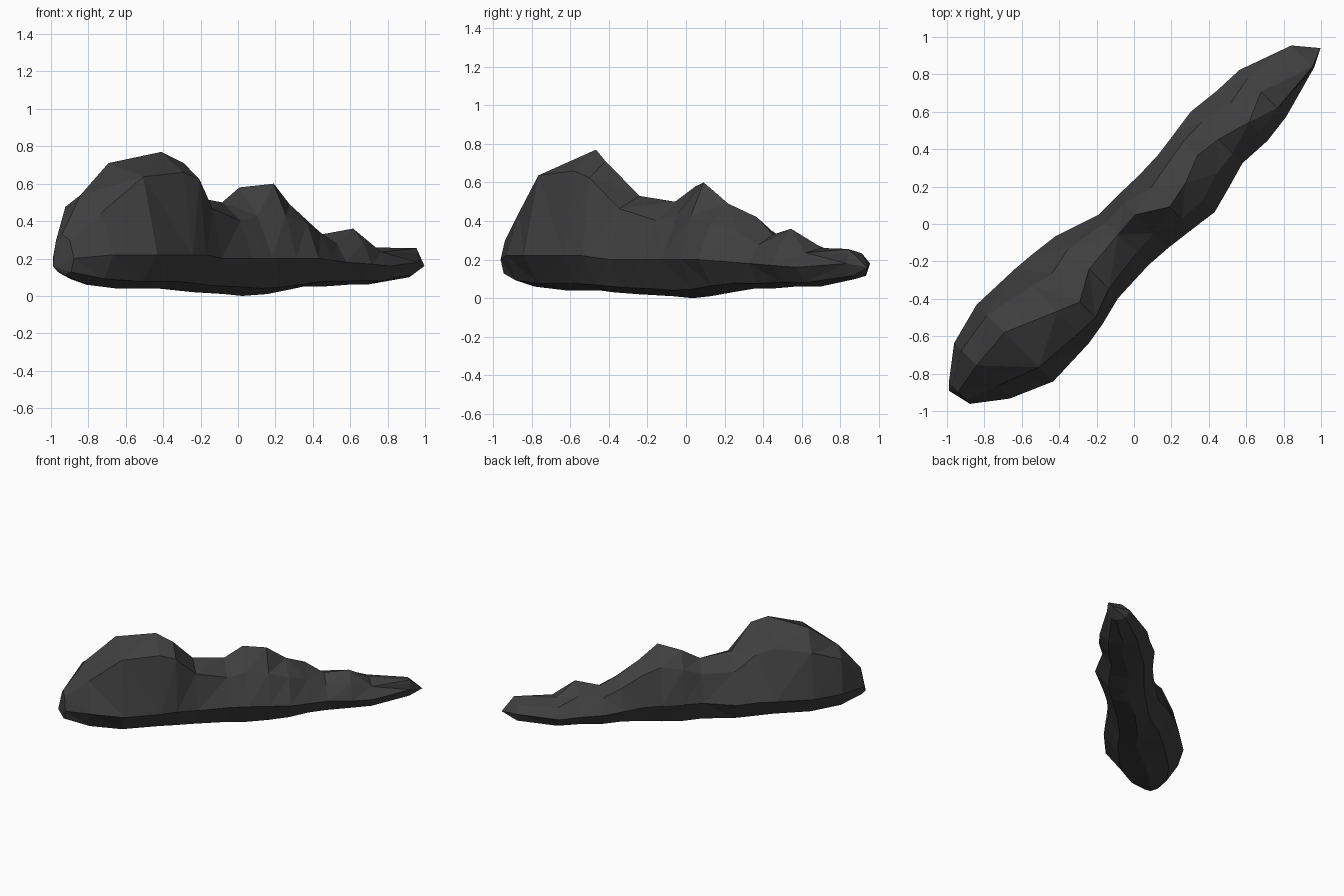
import bpy
import bmesh
from math import sqrt

cube = bpy.data.objects.get("Cube")
if cube:
    bpy.data.objects.remove(cube, do_unlink=True)

# One flat dark stone colour
stone = bpy.data.materials.new("dark stone")
stone.use_nodes = True
colour = (0.05, 0.05, 0.05, 1.0)
stone.diffuse_color = colour
stone.node_tree.nodes["Principled BSDF"].inputs["Base Color"].default_value = colour

# Sections along the boulder's diagonal length:
# along, right edge, left edge, underside, edge height, crest height, crest offset,
# right shoulder fullness, left shoulder fullness
sections = [
    (-1.3, -.06, .1, .11, .2, .33, .03, .5, .5),
    (-1.13, -.19, .23, .06, .22, .54, .06, .4, .6),
    (-.9, -.29, .29, .04, .22, .71, .08, .7, .4),
    (-.62, -.28, .28, .04, .22, .77, -.04, .6, .35),
    (-.5, -.26, .27, .03, .22, .71, -.09, .65, .3),
    (-.34, -.22, .25, .02, .2, .53, .0, .6, .4),
    (-.1, -.21, .17, .01, .2, .5, .02, .35, .4),
    (.04, -.22, .17, .0, .2, .58, .03, .2, .35),
    (.2, -.24, .165, .01, .2, .6, -.07, .15, .35),
    (.35, -.26, .17, .03, .2, .49, -.04, .3, .55),
    (.5, -.22, .19, .05, .19, .42, .02, .3, .4),
    (.64, -.18, .21, .05, .18, .33, .0, .3, .4),
    (.82, -.19, .19, .06, .17, .36, -.05, .2, .3),
    (.98, -.17, .184, .06, .16, .26, .02, .5, .4),
    (1.27, -.09, .08, .1, .18, .255, -.08, .3, .4),
]


def place(bm, along, across, height):
    """Turn a lengthwise/crosswise position onto the diagonal."""
    return bm.verts.new(((along - across) / sqrt(2), (along + across) / sqrt(2), height))


def mix(a, b, t):
    return a + (b - a) * t


def section_ring(bm, section):
    """Eight-sided section; fuller shoulders give a boxier side."""
    along, right, left, low, mid, top, crest, full_right, full_left = section

    def shoulder(side, full):
        reach = .5 + full / 2
        return (0, mix(crest, side, mix(.5, reach, .6)), mix(mid, top, reach))

    outline = [
        (0, crest * .3, low),
        (0, right * .62, mix(low, mid, .2)),
        (0, right, mid),
        shoulder(right, full_right),
        (0, crest, top),
        shoulder(left, full_left),
        (0, left, mid),
        (0, left * .62, mix(low, mid, .2)),
    ]
    return [place(bm, along + shift, across, z) for shift, across, z in outline]


# Skin the sections, with a blunt head and an off-centre tip
bm = bmesh.new()
rings = [section_ring(bm, s) for s in sections]
for a, b in zip(rings, rings[1:]):
    for i in range(len(a)):
        j = (i + 1) % len(a)
        bm.faces.new((a[i], a[j], b[j], b[i]))
head = place(bm, -1.33, .07, .16)
tip = place(bm, 1.37, -.04, .16)
for ring, end in ((rings[0], head), (rings[-1], tip)):
    for i in range(len(ring)):
        bm.faces.new((ring[i], ring[(i + 1) % len(ring)], end))

# Angular facets
bmesh.ops.triangulate(bm, faces=bm.faces[:], quad_method="SHORT_EDGE")
bmesh.ops.recalc_face_normals(bm, faces=bm.faces[:])
mesh = bpy.data.meshes.new("boulder")
bm.to_mesh(mesh)
bm.free()
mesh.materials.append(stone)
boulder = bpy.data.objects.new("boulder", mesh)
bpy.context.collection.objects.link(boulder)
